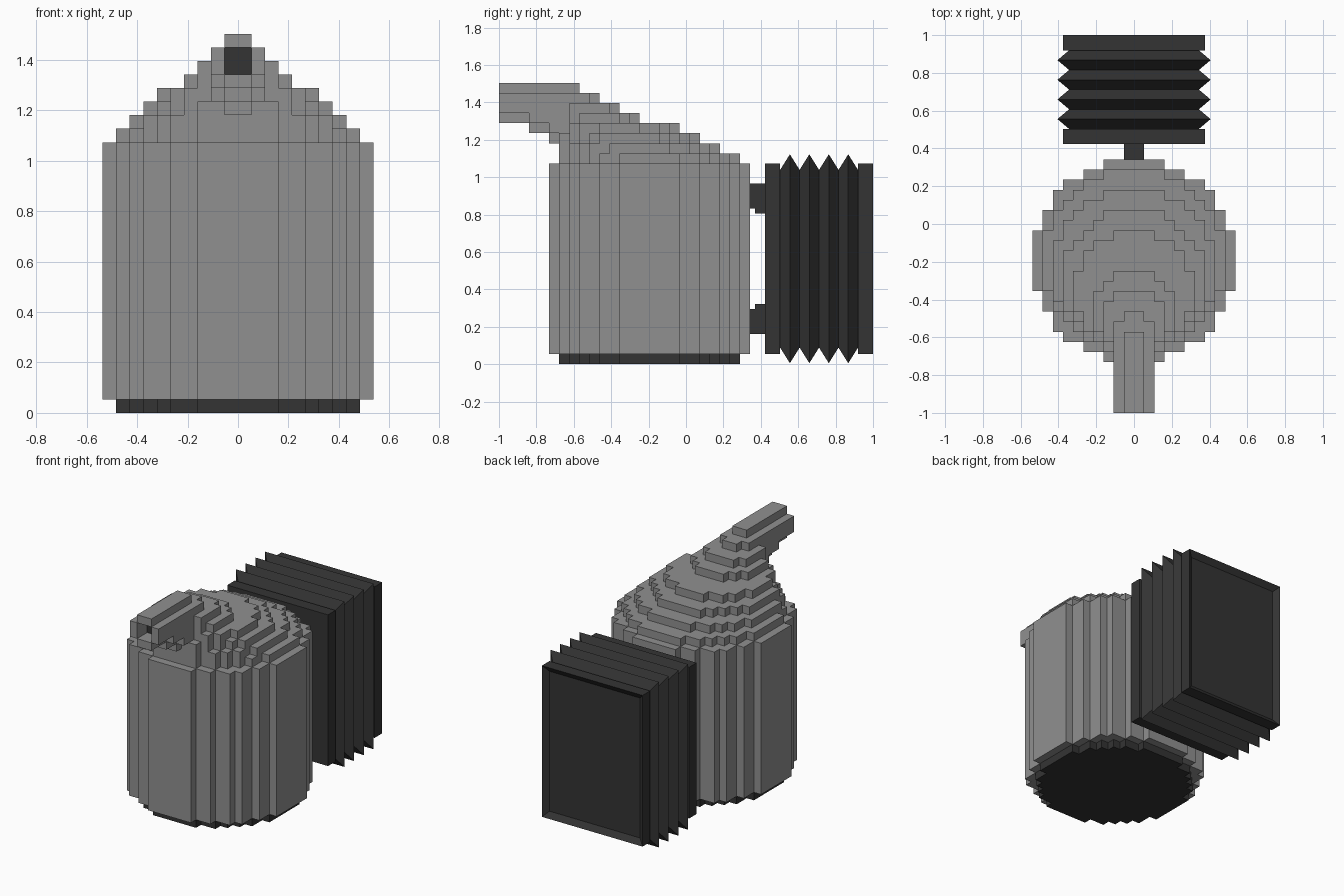
import bpy, bmesh, math
from mathutils import Vector

cube = bpy.data.objects.get("Cube")
if cube:
    bpy.data.objects.remove(cube, do_unlink=True)

U = 2 / 37.25  # one block; y is counted in blocks from the spout tip


def material(name, value):
    m = bpy.data.materials.new(name)
    m.use_nodes = True
    colour = (value, value, value, 1)
    m.diffuse_color = colour
    m.node_tree.nodes["Principled BSDF"].inputs["Base Color"].default_value = colour
    return m


STEEL = material("steel grey", 0.28)
DARK = material("charcoal", 0.034)


def finish(name, bm, mat):
    for v in bm.verts:
        v.co = Vector((v.co.x * U, v.co.y * U - 1, v.co.z * U))
    bmesh.ops.recalc_face_normals(bm, faces=bm.faces[:])
    mesh = bpy.data.meshes.new(name)
    bm.to_mesh(mesh)
    bm.free()
    mesh.materials.append(mat)
    obj = bpy.data.objects.new(name, mesh)
    bpy.context.collection.objects.link(obj)
    return obj


def loft(name, rings, mat, recess=False):
    """Skin a list of equal-length rings and cap both ends."""
    bm = bmesh.new()
    loops = [[bm.verts.new(p) for p in ring] for ring in rings]
    n = len(loops[0])
    for a, b in zip(loops, loops[1:]):
        for i in range(n):
            j = (i + 1) % n
            bm.faces.new((a[i], a[j], b[j], b[i]))
    bm.faces.new(loops[0][::-1])
    end = bm.faces.new(loops[-1])
    if recess:
        bmesh.ops.recalc_face_normals(bm, faces=bm.faces[:])
        bmesh.ops.inset_individual(bm, faces=[end], thickness=1)
        bmesh.ops.translate(bm, verts=end.verts[:], vec=(0, -0.5, 0))
    return finish(name, bm, mat)


def rect(hx, y, z0, z1, x=0):
    return [(x - hx, y, z0), (x + hx, y, z0), (x + hx, y, z1), (x - hx, y, z1)]


def box(name, hx, y0, y1, z0, z1, mat, x=0, recess=False):
    return loft(name, [rect(hx, y0, z0, z1, x), rect(hx, y1, z0, z1, x)], mat, recess)


def disc(name, r, cy, z0, z1, mat):
    """Stepped round slab, r blocks in radius."""
    half = [round(math.sqrt(r * r - (k + 0.5) ** 2)) for k in range(-r, r)]
    side = []
    for k, h in enumerate(half):
        if k == 0 or h != half[k - 1]:
            if k:
                side.append((half[k - 1], cy - r + k))
            side.append((h, cy - r + k))
    side.append((half[-1], cy + r))
    outline = side + [(-x, y) for x, y in reversed(side)]
    loft(name, [[(x, y, z) for x, y in outline] for z in (z0, z1)], mat)


# Fire chamber and its base
disc("base_plate", 9, 15, 0, 1, DARK)
disc("chamber", 10, 15, 1, 20, STEEL)

# Sloping lid: shrinking slabs that share a front edge
for i, r in enumerate((9, 8, 7, 6, 4, 3, 2, 1)):
    disc(f"lid_step_{i + 1}", r, 6 + r, 20 + i, 21 + i, STEEL)

# Spout: hollow tip with a dark core
box("spout_top", 1, 0, 8, 27, 28, STEEL)
box("spout_bottom", 1, 0, 8, 24, 25, STEEL)
for name, s in (("left", 1), ("right", -1)):
    box(f"spout_side_{name}", 0.5, 0, 8, 25, 27, STEEL, x=1.5 * s)
box("spout_core", 1, 2, 8, 25, 27, DARK)

# Stepped underside of the spout
box("spout_step_upper", 2, 3, 8, 24, 25, STEEL)
box("spout_step_middle", 1, 3, 7, 23, 24, STEEL)
box("spout_step_wide", 2, 5, 7, 23, 24, STEEL)
box("spout_step_lower", 1, 5, 7, 22, 23, STEEL)

# Bellows: two boards with a pleated skin between them
FRONT, BACK, T = 26.5, 37.25, 1.5
box("bellows_front_board", 7, FRONT, FRONT + T, 1, 20, DARK)
box("bellows_back_board", 7, BACK - T, BACK, 1, 20, DARK, recess=True)
pleats = 4
step = (BACK - FRONT - 2 * T) / (2 * pleats)
rings = []
for i in range(2 * pleats + 1):
    hx, hz = (7.55, 10.4) if i % 2 else (6.4, 8.85)
    rings.append(rect(hx, FRONT + T + i * step, 10.5 - hz, 10.5 + hz))
loft("bellows_pleats", rings, DARK)

# Brackets between chamber and bellows, each with a thinner neck
for name, z0, neck0 in (("upper", 15, 15.5), ("lower", 3, 3)):
    box(f"bracket_{name}", 1, 25.5, FRONT, z0, z0 + 3, DARK)
    box(f"bracket_neck_{name}", 1, 25, 25.5, neck0, neck0 + 2.5, DARK)
